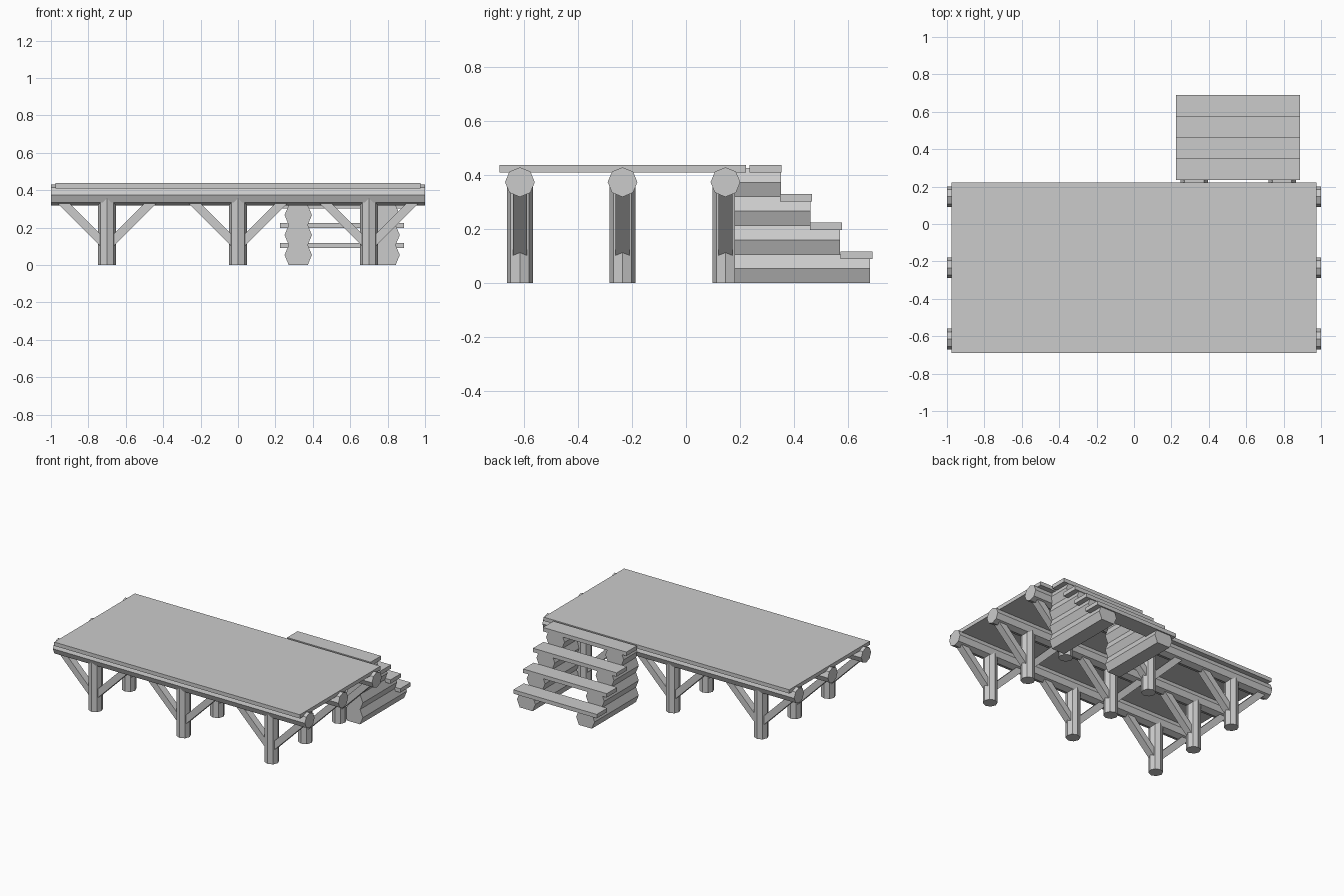
import bpy
import math
from mathutils import Matrix, Vector

cube = bpy.data.objects.get("Cube")
if cube:
    bpy.data.objects.remove(cube, do_unlink=True)

GREY = (0.6, 0.6, 0.6, 1.0)
wood = bpy.data.materials.new("grey_wood")
wood.use_nodes = True
wood.diffuse_color = GREY
wood.node_tree.nodes["Principled BSDF"].inputs["Base Color"].default_value = GREY


def prism(name, profile, length, matrix):
    """Extrude a 2D profile along local z, centred, then place it."""
    n = len(profile)
    verts = [matrix @ Vector((u, v, s * length / 2)) for s in (-1, 1) for u, v in profile]
    faces = [(i, (i + 1) % n, n + (i + 1) % n, n + i) for i in range(n)]
    faces += [tuple(reversed(range(n))), tuple(range(n, 2 * n))]
    mesh = bpy.data.meshes.new(name)
    mesh.from_pydata(verts, [], faces)
    mesh.materials.append(wood)
    obj = bpy.data.objects.new(name, mesh)
    bpy.context.collection.objects.link(obj)
    return obj


def octagon(r):
    return [(r * math.cos(i * math.pi / 4), r * math.sin(i * math.pi / 4)) for i in range(8)]


def rect(w, h):
    return [(-w / 2, -h / 2), (w / 2, -h / 2), (w / 2, h / 2), (-w / 2, h / 2)]


def box(name, lo, hi):
    lo, hi = Vector(lo), Vector(hi)
    size = hi - lo
    return prism(name, rect(size.x, size.y), size.z, Matrix.Translation((lo + hi) / 2))


# Deck slab
box("deck", (-0.975, -0.691, 0.41), (0.975, 0.222, 0.437))

# Log beams, posts and diagonal braces
along_x = Matrix.Rotation(math.pi / 2, 4, 'Y')
for row, y in zip(("front", "middle", "back"), (-0.615, -0.235, 0.146)):
    prism(f"{row}_beam", octagon(0.055), 2.0, Matrix.Translation((0, y, 0.374)) @ along_x)
    for side, x in zip(("right", "centre", "left"), (-0.70, 0.0, 0.70)):
        prism(f"{row}_{side}_post", octagon(0.048), 0.36, Matrix.Translation((x, y, 0.18)))
        for s in (-1, 1):
            tilt = Matrix.Rotation(s * math.pi / 4, 4, 'Y')
            centre = Matrix.Translation((x + s * 0.13, y, 0.227))
            prism(f"{row}_{side}_brace", rect(0.045, 0.051), 0.33, centre @ tilt)

# Stairs: stacked hewn logs under stepped plank treads
STEP = 0.1067
hewn = [(-0.051, -STEP / 2), (0.051, -STEP / 2), (0.073, 0),
        (0.051, STEP / 2), (-0.051, STEP / 2), (-0.073, 0)]
along_y = Matrix.Rotation(math.pi / 2, 4, 'X')
START = 0.18
for i in range(4):
    end = 0.681 - i * 0.11
    for side, x in (("right", 0.322), ("left", 0.792)):
        place = Matrix.Translation((x, (START + end) / 2, (i + 0.5) * STEP))
        prism(f"stair_{side}_log", hewn, end - START, place @ along_y)
    back = 0.69 - i * 0.112
    top = 0.118 + i * 0.1063
    box("stair_tread", (0.225, back - 0.118, top - 0.028), (0.888, back, top))
